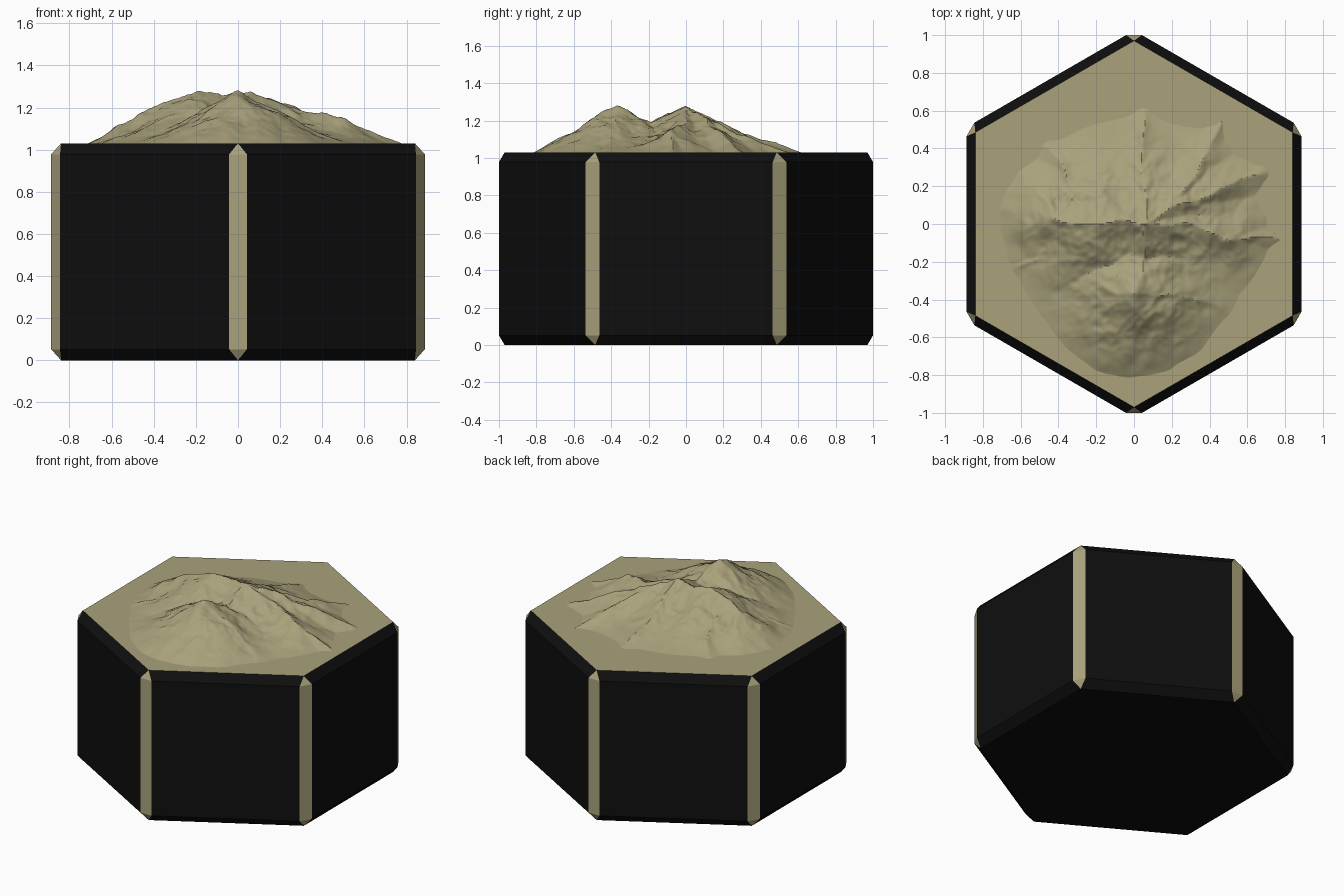
import bpy, bmesh, math
from mathutils import Vector, noise

if "Cube" in bpy.data.objects:
    bpy.data.objects.remove(bpy.data.objects["Cube"])


def material(name, rgb):
    m = bpy.data.materials.new(name)
    m.diffuse_color = (*rgb, 1)
    m.use_nodes = True
    m.node_tree.nodes["Principled BSDF"].inputs["Base Color"].default_value = m.diffuse_color
    return m


TAN = material("sandy tan", (0.40, 0.36, 0.20))
BLACK = material("near black", (0.0045, 0.0045, 0.0045))
TOP = 1.03


def finish(bm, name, mats):
    bmesh.ops.recalc_face_normals(bm, faces=bm.faces)
    me = bpy.data.meshes.new(name)
    bm.to_mesh(me)
    bm.free()
    for m in mats:
        me.materials.append(m)
    ob = bpy.data.objects.new(name, me)
    bpy.context.collection.objects.link(ob)
    return ob


# Bevelled hexagonal block: black sides, tan top and tan corner strips
bm = bmesh.new()
corners = []
for k in range(6):
    a = math.radians(30 + 60 * k)
    out, tan = Vector((math.cos(a), math.sin(a), 0)), Vector((-math.sin(a), math.cos(a), 0))

    def vert(r, t, z):
        return bm.verts.new(out * r + tan * t + Vector((0, 0, z)))

    corners.append(dict(top=vert(0.97, 0, TOP), bot=vert(0.97, 0, 0),
                        ah=vert(1, -0.042, 0.978), bh=vert(1, 0.042, 0.978),
                        al=vert(1, -0.042, 0.052), bl=vert(1, 0.042, 0.052)))


def face(verts, mat):
    bm.faces.new(verts).material_index = mat


face([c["top"] for c in corners], 0)
face([c["bot"] for c in corners], 1)
for k, c in enumerate(corners):
    n = corners[(k + 1) % 6]
    face([c["al"], c["bl"], c["bh"], c["ah"]], 0)        # corner strip
    face([c["ah"], c["bh"], c["top"]], 0)                # corner tips
    face([c["al"], c["bot"], c["bl"]], 0)
    face([c["bl"], n["al"], n["ah"], c["bh"]], 1)        # side panel
    face([c["bh"], n["ah"], n["top"], c["top"]], 1)      # top bevel
    face([c["bl"], c["bot"], n["bot"], n["al"]], 1)      # bottom bevel
finish(bm, "hexagon_block", [TAN, BLACK])

# Mountain crest lines: (x, y, height above the block)
P1, P2, P3 = (-0.2, -0.01, 0.262), (0.06, 0.02, 0.25), (0.0, -0.37, 0.262)
RIDGES = [
    [P1, (-0.07, 0.0, 0.235), P2],
    [P1, (-0.42, 0.03, 0.18), (-0.68, 0.06, 0.005)],
    [P1, (-0.35, -0.13, 0.13), (-0.6, -0.23, 0.01)],
    [P1, (-0.33, 0.22, 0.11), (-0.45, 0.42, 0.01)],
    [P2, (0.32, 0.12, 0.17), (0.65, 0.27, 0.03)],
    [P2, (0.3, -0.02, 0.17), (0.5, -0.07, 0.13), (0.76, -0.08, 0.01)],
    [P2, (0.05, 0.3, 0.115), (0.05, 0.58, 0.005)],
    [(0.2, 0.08, 0.2), (0.35, 0.33, 0.09), (0.45, 0.53, 0.01)],
    [P2, (0.05, -0.2, 0.165), P3],
    [P3, (-0.2, -0.39, 0.11), (-0.42, -0.45, 0.01)],
    [P3, (0.2, -0.38, 0.15), (0.45, -0.42, 0.02)],
    [P3, (-0.05, -0.55, 0.13), (-0.1, -0.73, 0.005)],
    [P3, (0.1, -0.55, 0.12), (0.15, -0.72, 0.005)],
]
SEGS = [(Vector(a), Vector(b)) for r in RIDGES for a, b in zip(r, r[1:])]


def crest(x, y):
    best = -1
    for a, b in SEGS:
        dx, dy = b.x - a.x, b.y - a.y
        t = ((x - a.x) * dx + (y - a.y) * dy) / (dx * dx + dy * dy)
        t = min(1, max(0, t))
        d = math.hypot(x - a.x - t * dx, y - a.y - t * dy)
        best = max(best, a.z + (b.z - a.z) * t - 0.6 * d)
    return best


def height(x, y):
    # bend the crest lines, then add erosion ridges
    p = Vector((x, y, 0.37))
    wx = 0.03 * noise.noise(p * 5) + 0.014 * noise.noise(p * 13)
    wy = 0.03 * noise.noise(p * 5 + Vector((7, 3, 1))) + 0.014 * noise.noise(p * 13 + Vector((2, 9, 4)))
    h = crest(x + wx, y + wy)
    dome = 0.15 * (1 - math.hypot(x / 0.68, (y + 0.07) / 0.68))
    k = 0.025
    m = max(h, dome)
    h = m + k * math.log(math.exp((h - m) / k) + math.exp((dome - m) / k)) - 0.012
    rough = min(1, max(0, h / 0.12))
    h += rough * (0.022 * (0.35 - abs(noise.noise(p * 9))) + 0.012 * (0.3 - abs(noise.noise(p * 21))))
    return h


# Mountain surface: grid kept only where it rises above the block
bm = bmesh.new()
bmesh.ops.create_grid(bm, x_segments=170, y_segments=170, size=0.82)
for v in bm.verts:
    v.co.y -= 0.03
    h = height(v.co.x, v.co.y)
    v.co.z = TOP + max(-0.004, min(h, 0.268))
low = [f for f in bm.faces if all(v.co.z < TOP for v in f.verts)]
bmesh.ops.delete(bm, geom=low, context='FACES')
mountain = finish(bm, "mountain", [TAN])
if sum(p.normal.z for p in mountain.data.polygons) < 0:
    mountain.data.flip_normals()
bpy.context.view_layer.objects.active = mountain
mountain.select_set(True)
bpy.ops.object.shade_smooth_by_angle(angle=math.radians(35))
